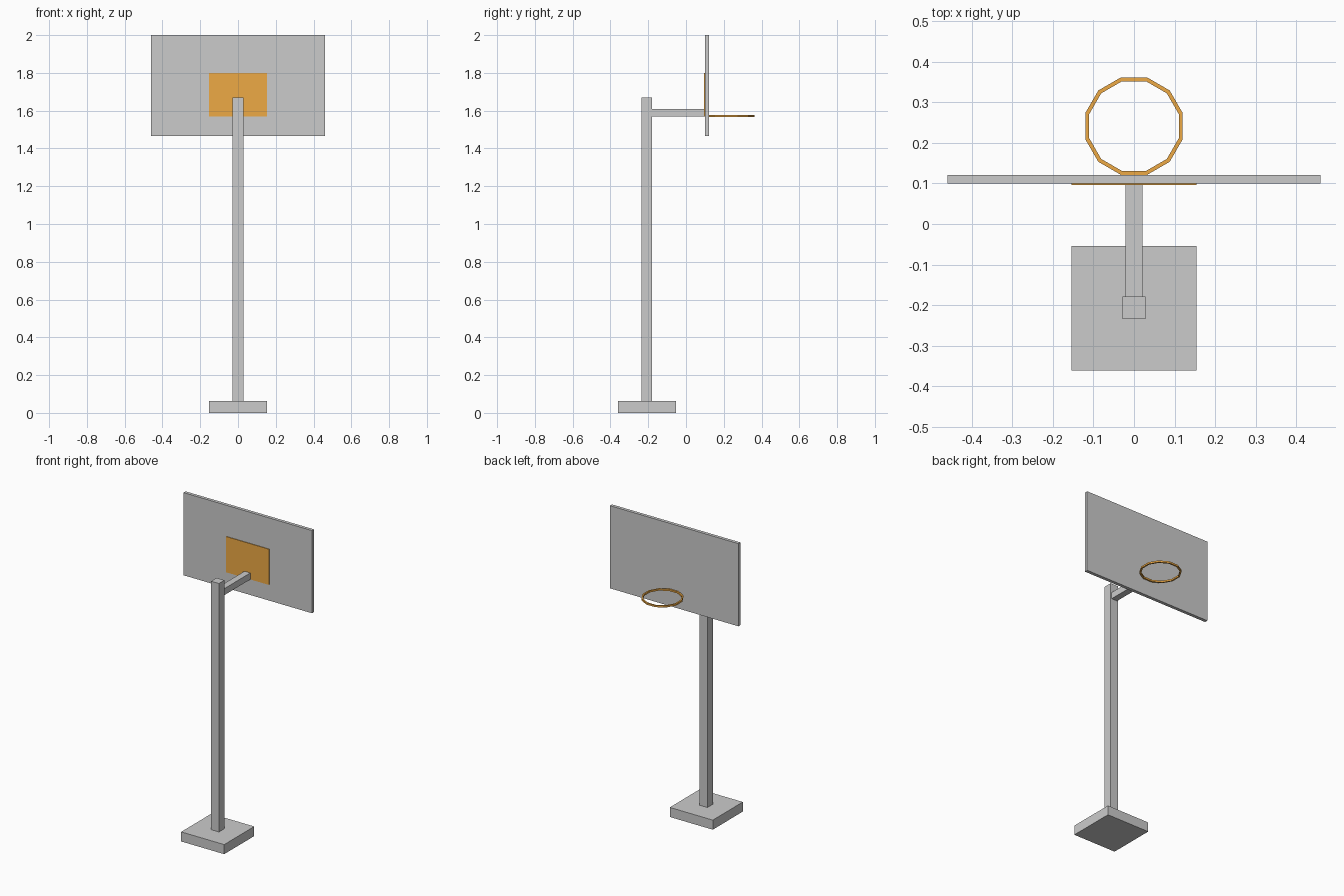
import bpy, bmesh
from math import radians, cos, sin, tau
from mathutils import Matrix, Vector

if "Cube" in bpy.data.objects:
    bpy.data.objects.remove(bpy.data.objects["Cube"])

orange = bpy.data.materials.new("orange_paint")
orange.diffuse_color = (0.85, 0.4, 0.06, 1)
orange.use_nodes = True
orange.node_tree.nodes["Principled BSDF"].inputs["Base Color"].default_value = orange.diffuse_color


def add_object(name, bm, mat=None):
    bmesh.ops.recalc_face_normals(bm, faces=bm.faces)
    mesh = bpy.data.meshes.new(name)
    bm.to_mesh(mesh)
    bm.free()
    if mat:
        mesh.materials.append(mat)
    obj = bpy.data.objects.new(name, mesh)
    bpy.context.collection.objects.link(obj)
    return obj


def box(name, half_x, y, z, mat=None):
    """Box centred on x = 0 with the given y and z ranges."""
    bm = bmesh.new()
    centre = Vector((0, sum(y) / 2, sum(z) / 2))
    size = (2 * half_x, y[1] - y[0], z[1] - z[0])
    bmesh.ops.create_cube(bm, size=1, matrix=Matrix.Translation(centre) @ Matrix.Diagonal((*size, 1)))
    return add_object(name, bm, mat)


def ring(name, centre, inner, outer, height, sides, mat=None):
    """Faceted ring with a square section, flats facing the axes."""
    bm = bmesh.new()
    h = height / 2
    section = [(inner, -h), (outer, -h), (outer, h), (inner, h)]
    loops = []
    for i in range(sides):
        a = tau * (i + 0.5) / sides
        loops.append([bm.verts.new((r * cos(a), r * sin(a), z)) for r, z in section])
    for i in range(sides):
        p, q = loops[i], loops[(i + 1) % sides]
        for j in range(4):
            k = (j + 1) % 4
            bm.faces.new((p[j], q[j], q[k], p[k]))
    obj = add_object(name, bm, mat)
    obj.location = centre
    return obj


# Stand
box("base", 0.154, (-0.361, -0.054), (0, 0.062))
box("pole", 0.028, (-0.235, -0.179), (0.062, 1.67))
box("support_arm", 0.021, (-0.179, 0.1), (1.568, 1.61))

# Board, its orange mounting panel and the hoop
box("backboard", 0.46, (0.1, 0.121), (1.465, 2.0))
box("orange_panel", 0.154, (0.096, 0.1), (1.568, 1.799), orange)
ring("hoop", (0, 0.2415, 1.572), 0.1145, 0.1245, 0.011, 12, orange)
